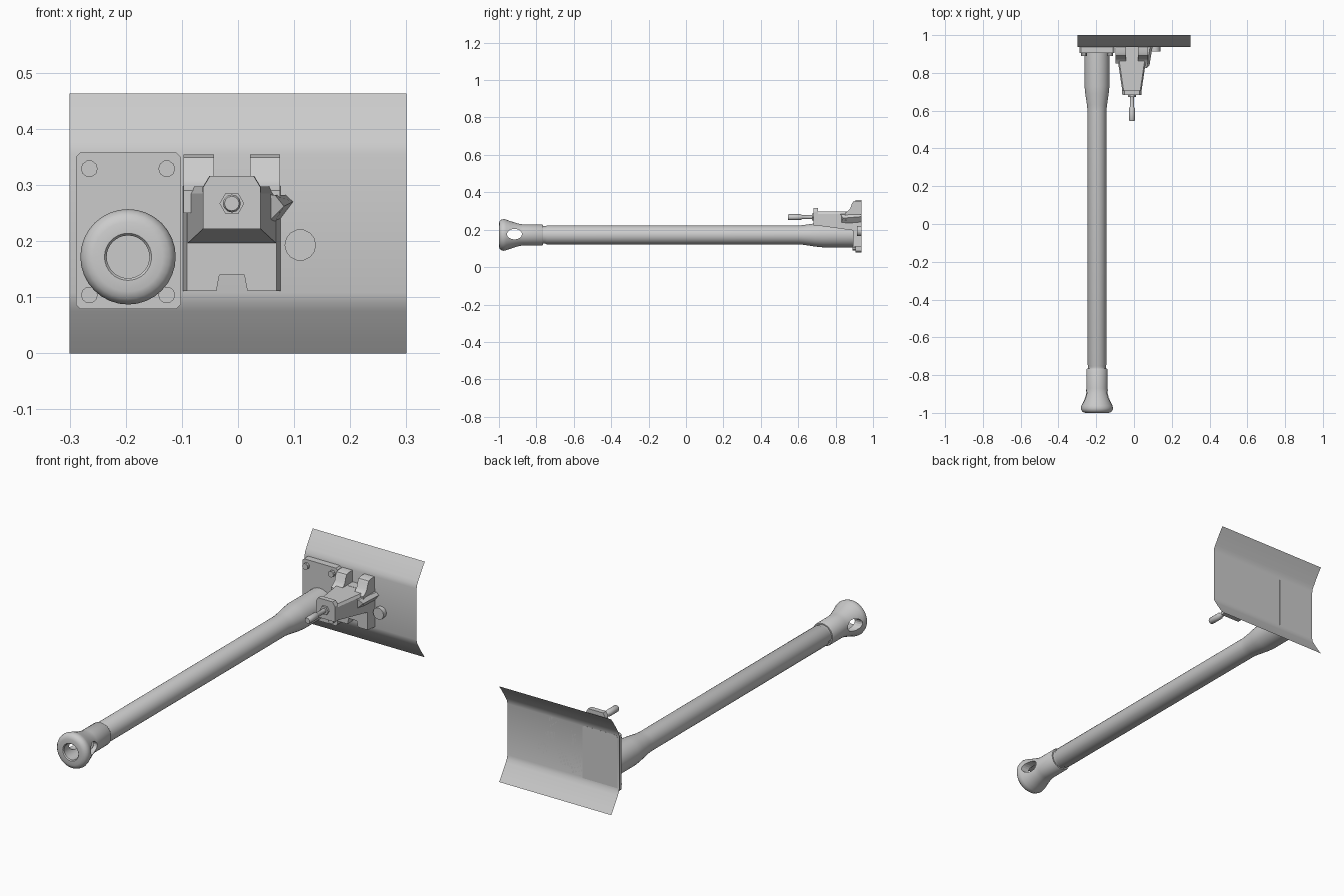
import bpy, bmesh, math
from mathutils import Matrix, Vector

if "Cube" in bpy.data.objects:
    bpy.data.objects.remove(bpy.data.objects["Cube"])

grey = bpy.data.materials.new("metal_grey")
grey.diffuse_color = (0.6, 0.6, 0.6, 1)
grey.use_nodes = True
grey.node_tree.nodes["Principled BSDF"].inputs["Base Color"].default_value = grey.diffuse_color


def finish(name, bm, smooth=None):
    bmesh.ops.recalc_face_normals(bm, faces=bm.faces)
    me = bpy.data.meshes.new(name)
    bm.to_mesh(me)
    bm.free()
    me.materials.append(grey)
    ob = bpy.data.objects.new(name, me)
    bpy.context.collection.objects.link(ob)
    if smooth:
        bpy.ops.object.select_all(action='DESELECT')
        ob.select_set(True)
        bpy.context.view_layer.objects.active = ob
        bpy.ops.object.shade_smooth_by_angle(angle=math.radians(smooth))
    return ob


def lathe(name, prof, x, z, n=32, smooth=35):
    """Revolve (radius, y) points about a line parallel to y."""
    bm = bmesh.new()
    rings = []
    for r, y in prof:
        if r == 0:
            rings.append([bm.verts.new((x, y, z))] * n)
        else:
            rings.append([bm.verts.new((x + r * math.cos(2 * math.pi * i / n), y,
                                        z + r * math.sin(2 * math.pi * i / n))) for i in range(n)])
    for a, b in zip(rings, rings[1:]):
        for i in range(n):
            j = (i + 1) % n
            bm.faces.new(list(dict.fromkeys([a[i], a[j], b[j], b[i]])))
    return finish(name, bm, smooth)


def loft(name, front, back, smooth=None):
    """Solid between two matching outlines."""
    bm = bmesh.new()
    f = [bm.verts.new(p) for p in front]
    b = [bm.verts.new(p) for p in back]
    bm.faces.new(f)
    bm.faces.new(b[::-1])
    for i in range(len(f)):
        j = (i + 1) % len(f)
        bm.faces.new([f[i], f[j], b[j], b[i]])
    return finish(name, bm, smooth)


def prism_y(name, pts, y0, y1, smooth=None):
    return loft(name, [(x, y0, z) for x, z in pts], [(x, y1, z) for x, z in pts], smooth)


def prism_x(name, pts, x0, x1, smooth=None):
    return loft(name, [(x0, y, z) for y, z in pts], [(x1, y, z) for y, z in pts], smooth)


# Bent sheet: a flat middle with both long edges swept back
half = [(1.0, 0.0), (0.982, 0.025), (0.964, 0.052), (0.95, 0.075), (0.941, 0.09), (0.937, 0.108)]
prof = half + [(y, 0.463 - z) for y, z in reversed(half)]
bm = bmesh.new()
cols = [[bm.verts.new((x, y, z)) for y, z in prof] for x in (-0.3, 0.3)]
for i in range(len(prof) - 1):
    bm.faces.new([cols[0][i], cols[1][i], cols[1][i + 1], cols[0][i + 1]])
finish("back_sheet", bm, 40)

# Long pole with a flared socket
PX, PZ = -0.196, 0.172
lathe("pole", [(0, -0.765), (0.047, -0.765), (0.047, -0.752), (0.05, -0.745), (0.05, 0.6),
               (0.053, 0.63), (0.062, 0.69), (0.066, 0.73), (0.066, 0.92), (0, 0.92)], PX, PZ)

# Hollow flared grip with a slot through its sides
grip = lathe("grip", [(0, -0.765), (0.053, -0.765), (0.056, -0.77), (0.056, -0.87), (0.06, -0.895),
                      (0.074, -0.94), (0.082, -0.962), (0.085, -0.975), (0.082, -0.987),
                      (0.074, -0.996), (0.062, -1.0), (0.042, -1.0), (0.038, -0.995),
                      (0.038, -0.87), (0, -0.87)], PX, PZ)
slot = [(-0.917 + 0.04 * math.cos(a), 0.176 + 0.028 * math.sin(a))
        for a in (2 * math.pi * i / 20 for i in range(20))]
cutter = prism_x("slot_cutter", slot, PX - 0.15, PX + 0.15)
cutter.hide_render = True
mod = grip.modifiers.new("slot", 'BOOLEAN')
mod.operation = 'DIFFERENCE'
mod.object = cutter
mod.solver = 'EXACT'
bpy.ops.object.select_all(action='DESELECT')
grip.select_set(True)
bpy.context.view_layer.objects.active = grip
bpy.ops.object.modifier_apply(modifier=mod.name)
bpy.data.objects.remove(cutter)

# Pole mounting plate with clipped corners, and its bolts
c, x0, x1, z0, z1 = 0.008, -0.289, -0.102, 0.079, 0.358
prism_y("mount_plate", [(x0 + c, z0), (x1 - c, z0), (x1, z0 + c), (x1, z1 - c),
                        (x1 - c, z1), (x0 + c, z1), (x0, z1 - c), (x0, z0 + c)], 0.905, 0.938)
for x in (-0.265, -0.127):
    for z in (0.104, 0.329):
        lathe("plate_bolt", [(0, 0.89), (0.015, 0.89), (0.015, 0.91), (0, 0.91)], x, z, 10)
lathe("side_bolt", [(0, 0.914), (0.028, 0.914), (0.028, 0.937), (0, 0.937)], 0.111, 0.193, 14)

# Bracket base with a notch in its lower edge, tapering towards the front
CX = -0.011
outline = [(-0.087, 0.111), (-0.03, 0.111), (-0.024, 0.14), (0.024, 0.14), (0.03, 0.111),
           (0.087, 0.111), (0.087, 0.298), (-0.087, 0.298)]
loft("bracket_base", [(CX + x * 0.92, 0.893, z) for x, z in outline],
     [(CX + x, 0.937, z) for x, z in outline])


# Bracket arm: chamfered sections that widen and deepen towards the base
def section(w, y, lo, hi, ch):
    return [(CX - w, y, lo), (CX + w, y, lo), (CX + w, y, hi - ch),
            (CX + w - ch * 0.6, y, hi), (CX - w + ch * 0.6, y, hi), (CX - w, y, hi - ch)]


loft("arm_head", section(0.051, 0.683, 0.222, 0.316, 0.02), section(0.052, 0.707, 0.222, 0.316, 0.02))
loft("bracket_arm", section(0.051, 0.705, 0.222, 0.297, 0.012), section(0.079, 0.895, 0.196, 0.297, 0.012))

# Pair of upright hooks on top of the bracket
hook = [(0.937, 0.25), (0.937, 0.354), (0.905, 0.354), (0.893, 0.349), (0.886, 0.338),
        (0.878, 0.312), (0.865, 0.299), (0.85, 0.29), (0.85, 0.25)]
for s in (-1, 1):
    prism_x("hook", hook, CX + s * 0.032, CX + s * 0.086, 30)

# Wedge on the bracket's right side
loft("side_wedge", [(0.045, 0.825, 0.284), (0.066, 0.825, 0.282), (0.082, 0.84, 0.262), (0.045, 0.825, 0.225)],
     [(0.045, 0.937, 0.284), (0.085, 0.937, 0.282), (0.098, 0.937, 0.27), (0.045, 0.937, 0.2)])

# Threaded pin with a thicker tip and a hexagonal nut
lathe("pin", [(0, 0.545), (0.013, 0.545), (0.016, 0.55), (0.016, 0.612), (0.011, 0.62),
              (0.011, 0.69), (0, 0.69)], CX, 0.267, 12)
lathe("nut", [(0, 0.673), (0.022, 0.673), (0.022, 0.69), (0, 0.69)], CX, 0.267, 6, None)
